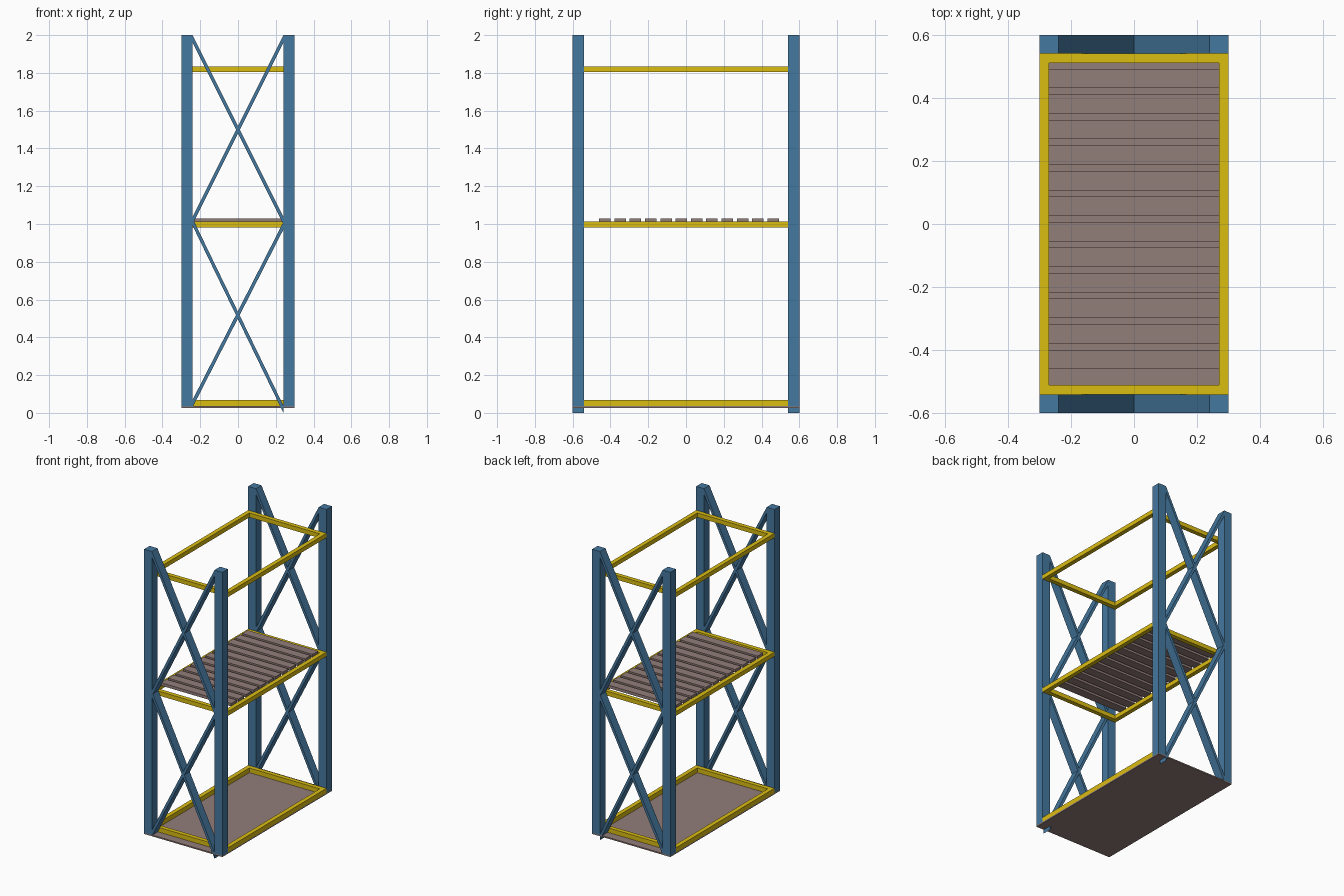
import bpy, bmesh

if "Cube" in bpy.data.objects:
    bpy.data.objects.remove(bpy.data.objects["Cube"])


def material(name, color):
    m = bpy.data.materials.new(name)
    m.diffuse_color = (*color, 1)
    m.use_nodes = True
    m.node_tree.nodes["Principled BSDF"].inputs["Base Color"].default_value = m.diffuse_color
    return m


BLUE = material("blue_steel", (0.06, 0.19, 0.35))
YELLOW = material("yellow_steel", (0.71, 0.51, 0.006))
BROWN = material("brown_wood", (0.29, 0.21, 0.195))


def finish(name, bm, mat):
    bmesh.ops.recalc_face_normals(bm, faces=bm.faces)
    me = bpy.data.meshes.new(name)
    bm.to_mesh(me)
    bm.free()
    me.materials.append(mat)
    ob = bpy.data.objects.new(name, me)
    bpy.context.collection.objects.link(ob)
    return ob


def prism(bm, profile, direction):
    """Extrude a closed polygon of 3D points along a direction."""
    face = bm.faces.new([bm.verts.new(p) for p in profile])
    ext = bmesh.ops.extrude_face_region(bm, geom=[face], use_keep_orig=True)
    verts = [g for g in ext["geom"] if isinstance(g, bmesh.types.BMVert)]
    bmesh.ops.translate(bm, verts=verts, vec=direction)


def box(name, lo, hi, mat):
    bm = bmesh.new()
    prism(bm, [(lo[0], lo[1], lo[2]), (hi[0], lo[1], lo[2]),
               (hi[0], hi[1], lo[2]), (lo[0], hi[1], lo[2])], (0, 0, hi[2] - lo[2]))
    return finish(name, bm, mat)


def brace(name, z_left, z_right, y):
    """Slanted flat bar between the posts, cut vertically at both ends."""
    h, x = 0.02, 0.24
    bm = bmesh.new()
    prism(bm, [(-x, y, z_left - h), (x, y, z_right - h),
               (x, y, z_right + h), (-x, y, z_left + h)], (0, 0.06, 0))
    return finish(name, bm, BLUE)


def frame(name, z0, z1):
    """Rectangular ring with a square section."""
    bm = bmesh.new()
    rings = []
    for z in (z0, z1):
        for x, y in ((0.30, 0.54), (0.27, 0.51)):
            rings.append([bm.verts.new((sx * x, sy * y, z))
                          for sx, sy in ((-1, -1), (1, -1), (1, 1), (-1, 1))])
    lo_out, lo_in, hi_out, hi_in = rings
    for a, b in ((lo_out, hi_out), (hi_out, hi_in), (hi_in, lo_in), (lo_in, lo_out)):
        for i in range(4):
            j = (i + 1) % 4
            bm.faces.new((a[i], a[j], b[j], b[i]))
    return finish(name, bm, YELLOW)


# End frames: two posts and two crossed pairs of braces each
for end, y in (("front", -0.60), ("back", 0.54)):
    for side, x in (("left", -0.30), ("right", 0.24)):
        box(f"{end}_{side}_post", (x, y, 0.035), (x + 0.06, y + 0.06, 2.0), BLUE)
    brace(f"{end}_upper_brace_a", 1.98, 1.02, y)
    brace(f"{end}_upper_brace_b", 1.02, 1.98, y)
    brace(f"{end}_lower_brace_a", 1.01, 0.02, y)
    brace(f"{end}_lower_brace_b", 0.05, 0.99, y)

# Shelf frames
frame("bottom_frame", 0.036, 0.068)
frame("middle_frame", 0.982, 1.012)
frame("top_frame", 1.805, 1.835)

# Bottom panel
box("bottom_panel", (-0.30, -0.60, 0.027), (0.30, 0.60, 0.036), BROWN)

# Middle shelf slats
for i in range(12):
    y = 0.431 - 0.081 * i
    box(f"shelf_slat_{i + 1}", (-0.27, y, 1.01), (0.27, y + 0.061, 1.03), BROWN)
